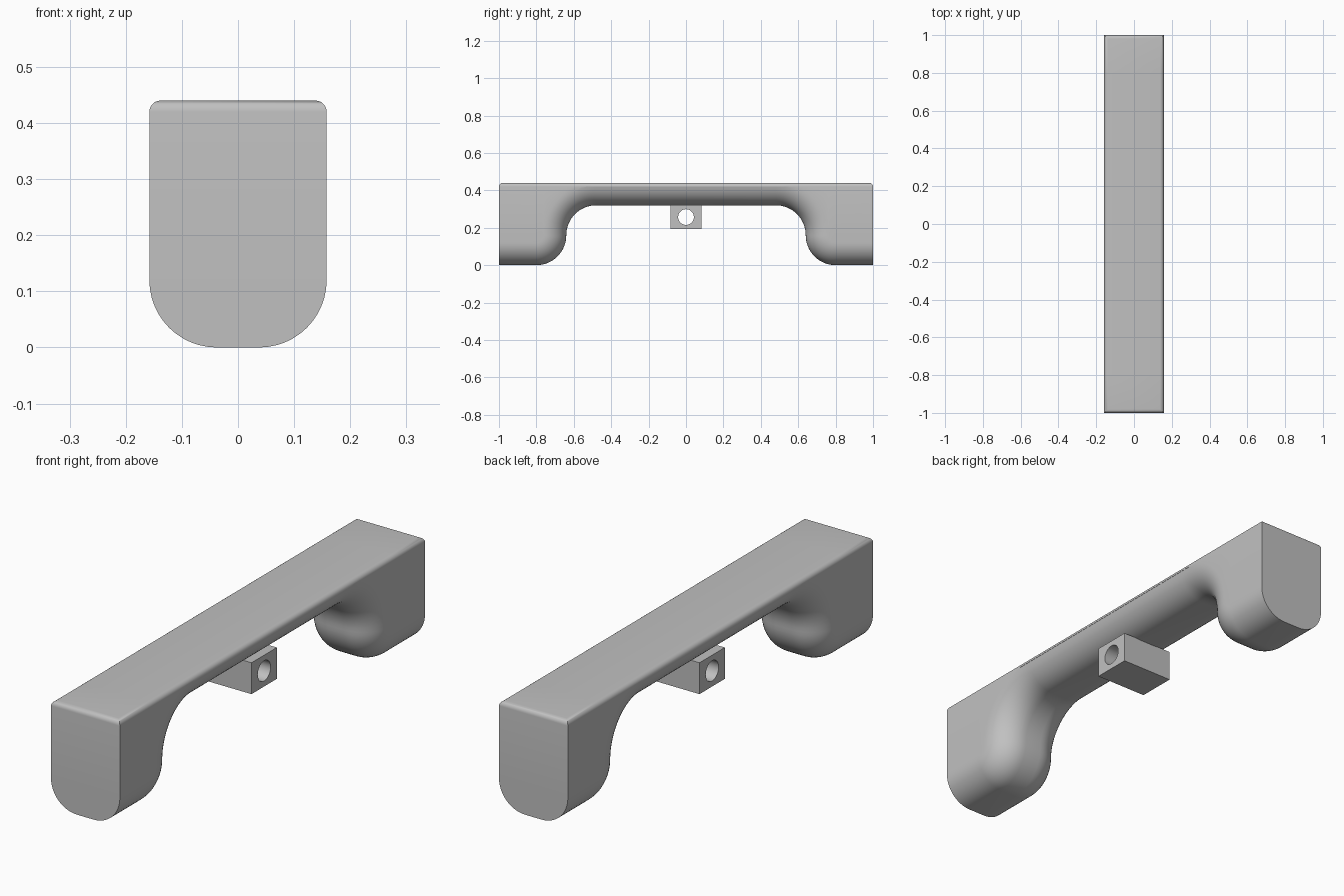
import bpy
import bmesh
from math import sin, cos, pi

cube = bpy.data.objects.get("Cube")
if cube:
    bpy.data.objects.remove(cube, do_unlink=True)

HALF_W, HEIGHT = 0.158, 0.44   # half width and total height
BEND = 0.16                    # radius of both bends in the underside
FILLET, TOP_ROUND = 0.12, 0.02
STEPS = 16

grey = bpy.data.materials.new("grey")
grey.use_nodes = True
grey.diffuse_color = (0.53, 0.53, 0.53, 1)
grey.node_tree.nodes["Principled BSDF"].inputs["Base Color"].default_value = grey.diffuse_color


def quarter(n):
    return [i / n * pi / 2 for i in range(n + 1)]


def underside(d):
    """Underside curve (y, z), offset by d into the solid."""
    pts = [(-1, d)]
    pts += [(-0.8 + (BEND - d) * sin(a), BEND - (BEND - d) * cos(a)) for a in quarter(STEPS)]
    pts += [(-0.48 - (BEND + d) * cos(a), BEND + (BEND + d) * sin(a)) for a in quarter(STEPS)[1:]]
    return pts + [(-y, z) for y, z in reversed(pts)]


def finish(obj):
    obj.data.materials.append(grey)
    bpy.ops.object.select_all(action='DESELECT')
    obj.select_set(True)
    bpy.context.view_layer.objects.active = obj
    bpy.ops.object.shade_smooth_by_angle(angle=0.6)


def make_object(name, bm):
    mesh = bpy.data.meshes.new(name)
    bm.to_mesh(mesh)
    bm.free()
    obj = bpy.data.objects.new(name, mesh)
    bpy.context.collection.objects.link(obj)
    return obj


# Handle: rows of points run along its length, from the underside up to the top
shoulder = HEIGHT - TOP_ROUND
rows = []
for a in quarter(12):
    x = HALF_W - FILLET * (1 - sin(a))
    d = FILLET * (1 - cos(a))
    rows.append([(x, y, min(z, shoulder)) for y, z in underside(d)])
side = rows[-1]
for a in quarter(6):
    inset = TOP_ROUND * (1 - cos(a))
    lim = 1 - inset
    rows.append([(HALF_W - inset, max(-lim, min(lim, y)), shoulder + TOP_ROUND * sin(a))
                 for x, y, z in side])

bm = bmesh.new()
mirrored = [[(-x, y, z) for x, y, z in row] for row in reversed(rows)]
grid = [[bm.verts.new(p) for p in row] for row in mirrored + rows]
m, n = len(grid), len(grid[0])
for i in range(m):                       # skin, closed across the top
    for j in range(n - 1):
        k = (i + 1) % m
        bm.faces.new((grid[i][j], grid[i][j + 1], grid[k][j + 1], grid[k][j]))
for j in (0, n - 1):                     # end caps, strip by strip
    for i in range(m // 2 - 1):
        bm.faces.new((grid[i][j], grid[i + 1][j], grid[m - 2 - i][j], grid[m - 1 - i][j]))
bmesh.ops.remove_doubles(bm, verts=bm.verts, dist=0.00005)
bmesh.ops.recalc_face_normals(bm, faces=bm.faces)
finish(make_object("handle", bm))

# Lug under the middle, with a hole through it from side to side
bpy.ops.mesh.primitive_cube_add(size=1, location=(0, 0, 0.257))
lug = bpy.context.object
lug.name = "lug"
lug.scale = (0.24, 0.166, 0.13)
bpy.ops.object.transform_apply(location=True, rotation=True, scale=True)

bpy.ops.mesh.primitive_cylinder_add(vertices=40, radius=0.042, depth=0.6,
                                    location=(0, 0, 0.257), rotation=(0, pi / 2, 0))
cutter = bpy.context.object
cutter.name = "hole_cutter"
cutter.hide_render = True

hole = lug.modifiers.new("hole", 'BOOLEAN')
hole.operation = 'DIFFERENCE'
hole.object = cutter
hole.solver = 'EXACT'
bpy.context.view_layer.objects.active = lug
bpy.ops.object.modifier_apply(modifier="hole")
bpy.data.objects.remove(cutter, do_unlink=True)
finish(lug)
